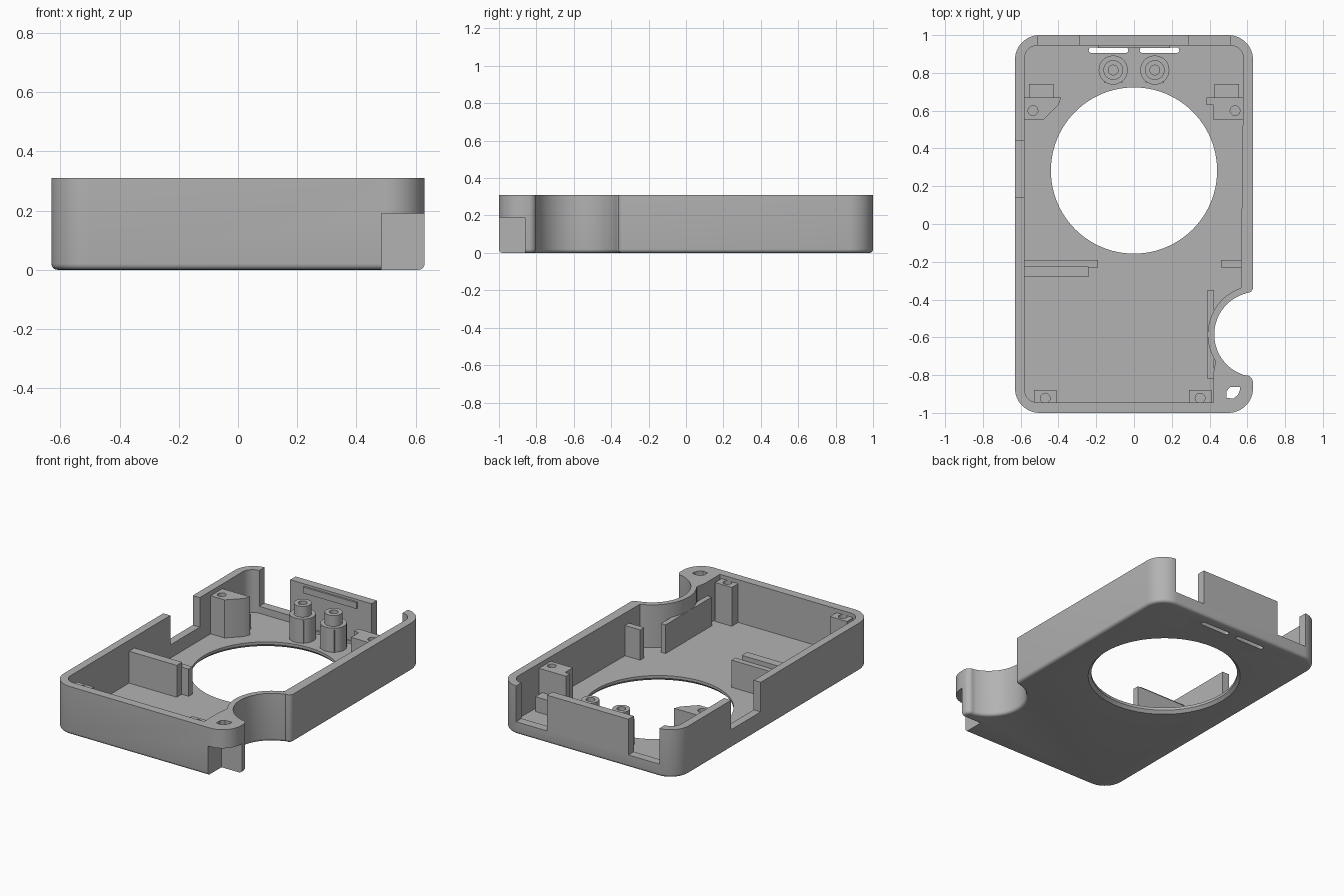
import bpy, bmesh
from math import cos, sin, radians

if "Cube" in bpy.data.objects:
    bpy.data.objects.remove(bpy.data.objects["Cube"])

GREY = (0.45, 0.45, 0.45, 1)
mat = bpy.data.materials.new("matte grey")
mat.use_nodes = True
mat.diffuse_color = GREY
mat.node_tree.nodes["Principled BSDF"].inputs["Base Color"].default_value = GREY

W, L, H, FLOOR = 0.63, 1.0, 0.31, 0.035
NOTCH = (0.65, -0.585)


def arc(cx, cy, r, a, b, n=12):
    steps = [radians(a + (b - a) * i / n) for i in range(n + 1)]
    return [(cx + r * cos(t), cy + r * sin(t)) for t in steps]


def circle(cx, cy, r, n=32):
    return arc(cx, cy, r, 0, 360, n)[:-1]


def rect(x0, x1, y0, y1):
    return [(x0, y0), (x1, y0), (x1, y1), (x0, y1)]


def prism(name, pts, z0, z1, round_bottom=0):
    """Extrude a plan outline between two heights."""
    bm = bmesh.new()
    base = bm.faces.new([bm.verts.new((x, y, z0)) for x, y in pts])
    ext = bmesh.ops.extrude_face_region(bm, geom=[base], use_keep_orig=True)
    for v in ext["geom"]:
        if isinstance(v, bmesh.types.BMVert):
            v.co.z = z1
    bmesh.ops.recalc_face_normals(bm, faces=bm.faces)
    if round_bottom:
        edges = [e for e in bm.edges if all(v.co.z == z0 for v in e.verts)]
        bmesh.ops.bevel(bm, geom=edges, offset=round_bottom, segments=4,
                        profile=0.5, affect='EDGES', clamp_overlap=False)
    mesh = bpy.data.meshes.new(name)
    bm.to_mesh(mesh)
    bm.free()
    mesh.materials.append(mat)
    ob = bpy.data.objects.new(name, mesh)
    bpy.context.collection.objects.link(ob)
    return ob


def activate(ob):
    bpy.ops.object.select_all(action='DESELECT')
    ob.select_set(True)
    bpy.context.view_layer.objects.active = ob


def cut(ob, cutter):
    mod = ob.modifiers.new("cut", 'BOOLEAN')
    mod.operation, mod.solver, mod.object = 'DIFFERENCE', 'EXACT', cutter
    activate(ob)
    bpy.ops.object.modifier_apply(modifier=mod.name)
    bpy.data.objects.remove(cutter)


def cut_prism(ob, pts, z0, z1):
    cut(ob, prism("cutter", pts, z0, z1))


def smooth(ob):
    activate(ob)
    bpy.ops.object.shade_smooth_by_angle(angle=radians(30))


# Outer shell with the round bite in its left side
c = 0.13
outline = (arc(W - c, L - c, c, 0, 90) + arc(c - W, L - c, c, 90, 180)
           + arc(c - W, c - L, c, 180, 270) + arc(W - c, c - L, c, 270, 360)
           + arc(0.59, -0.84, 0.04, 0, 75, 6)
           + arc(*NOTCH, 0.225, 255, 105, 32)
           + arc(0.6, -0.335, 0.03, 260, 360, 6))
shell = prism("case_shell", outline, 0, H, round_bottom=0.02)

# Interior cavity
ix, iy, c = 0.58, 0.945, 0.07
cavity = (arc(ix - c, iy - c, c, 0, 90) + arc(c - ix, iy - c, c, 90, 180)
          + arc(c - ix, c - iy, c, 180, 270)
          + [(0.42, -iy), (0.42, -0.79)] + arc(*NOTCH, 0.26, 213, 109, 24))
cut_prism(shell, cavity, FLOOR, 0.5)

# Large round window, with a chamfer underneath
cut_prism(shell, circle(0, 0.283, 0.44, 96), -0.1, 0.2)
bm = bmesh.new()
bmesh.ops.create_cone(bm, cap_ends=True, segments=96, radius1=0.47,
                      radius2=0.43, depth=0.04)
cone_mesh = bpy.data.meshes.new("chamfer")
bm.to_mesh(cone_mesh)
bm.free()
cone_mesh.materials.append(mat)
cone = bpy.data.objects.new("chamfer", cone_mesh)
cone.location = (0, 0.283, 0.008)
bpy.context.collection.objects.link(cone)
bpy.context.view_layer.update()
cut(shell, cone)

# Openings in the back and right walls
for s in (-1, 1):
    a, b = sorted((0.29 * s, 0.51 * s))
    cut_prism(shell, rect(a, b, 0.93, 1.1), 0.08, 0.5)
    slot = arc(0.135 * s + 0.09, 0.92, 0.015, -90, 90, 8) + \
        arc(0.135 * s - 0.09, 0.92, 0.015, 90, 270, 8)
    cut_prism(shell, slot, -0.1, 0.1)
cut_prism(shell, rect(-0.7, -0.56, 0.14, 0.44), 0.12, 0.5)

# Cord corner: relief underneath and a through hole
cut_prism(shell, rect(0.485, 0.8, -1.2, -0.86), -0.1, 0.19)
hole = [(0.49, -0.92), (0.525, -0.925), (0.55, -0.905), (0.56, -0.88),
        (0.56, -0.862), (0.51, -0.862), (0.49, -0.885)]
cut_prism(shell, hole, 0.1, 0.5)
smooth(shell)

# Stepped screw posts
for side, x in (("right", -0.11), ("left", 0.11)):
    base = prism(side + "_post_base", circle(x, 0.815, 0.077), 0.02, 0.19)
    post = prism(side + "_post_top", circle(x, 0.815, 0.052), 0.17, 0.26)
    cut_prism(post, circle(x, 0.815, 0.026, 20), 0.2, 0.4)
    foot = prism(side + "_post_foot", rect(x - 0.05, x + 0.05, 0.75, 0.8), 0.02, 0.18)
    for ob in (base, post):
        smooth(ob)

# Front screw blocks
for side, x in (("right", -0.47), ("left", 0.35)):
    block = prism(side + "_front_screw_block",
                  rect(x - 0.06, x + 0.06, -0.96, -0.88), 0.02, 0.285)
    cut_prism(block, circle(x, -0.922, 0.026, 20), 0.15, 0.4)
    smooth(block)

# Side screw brackets with low blocks behind them
brackets = {
    "right": (-0.535, [(-0.6, 0.55), (-0.48, 0.55), (-0.4, 0.63),
                       (-0.385, 0.67), (-0.6, 0.67)]),
    "left": (0.535, [(0.6, 0.55), (0.42, 0.55), (0.42, 0.63),
                     (0.385, 0.63), (0.385, 0.67), (0.6, 0.67)]),
}
for side, (x, pts) in brackets.items():
    bracket = prism(side + "_side_bracket", pts, 0.02, 0.28)
    cut_prism(bracket, circle(x, 0.6, 0.026, 20), 0.15, 0.4)
    smooth(bracket)
    s = 1 if x > 0 else -1
    a, b = sorted((0.425 * s, 0.555 * s))
    prism(side + "_low_block", rect(a, b, 0.66, 0.74), 0.02, 0.13)

# Interior ribs
prism("long_rib", rect(-0.6, -0.19, -0.23, -0.19), 0.02, 0.21)
prism("long_rib_backing", rect(-0.6, -0.24, -0.28, -0.225), 0.02, 0.24)
prism("short_rib", rect(0.46, 0.6, -0.23, -0.19), 0.02, 0.23)
prism("bite_rib", rect(0.39, 0.423, -0.82, -0.35), 0.02, 0.22)

# Thin lip on the back wall
prism("back_lip", rect(-0.19, 0.19, 0.933, 0.95), 0.255, 0.295)
